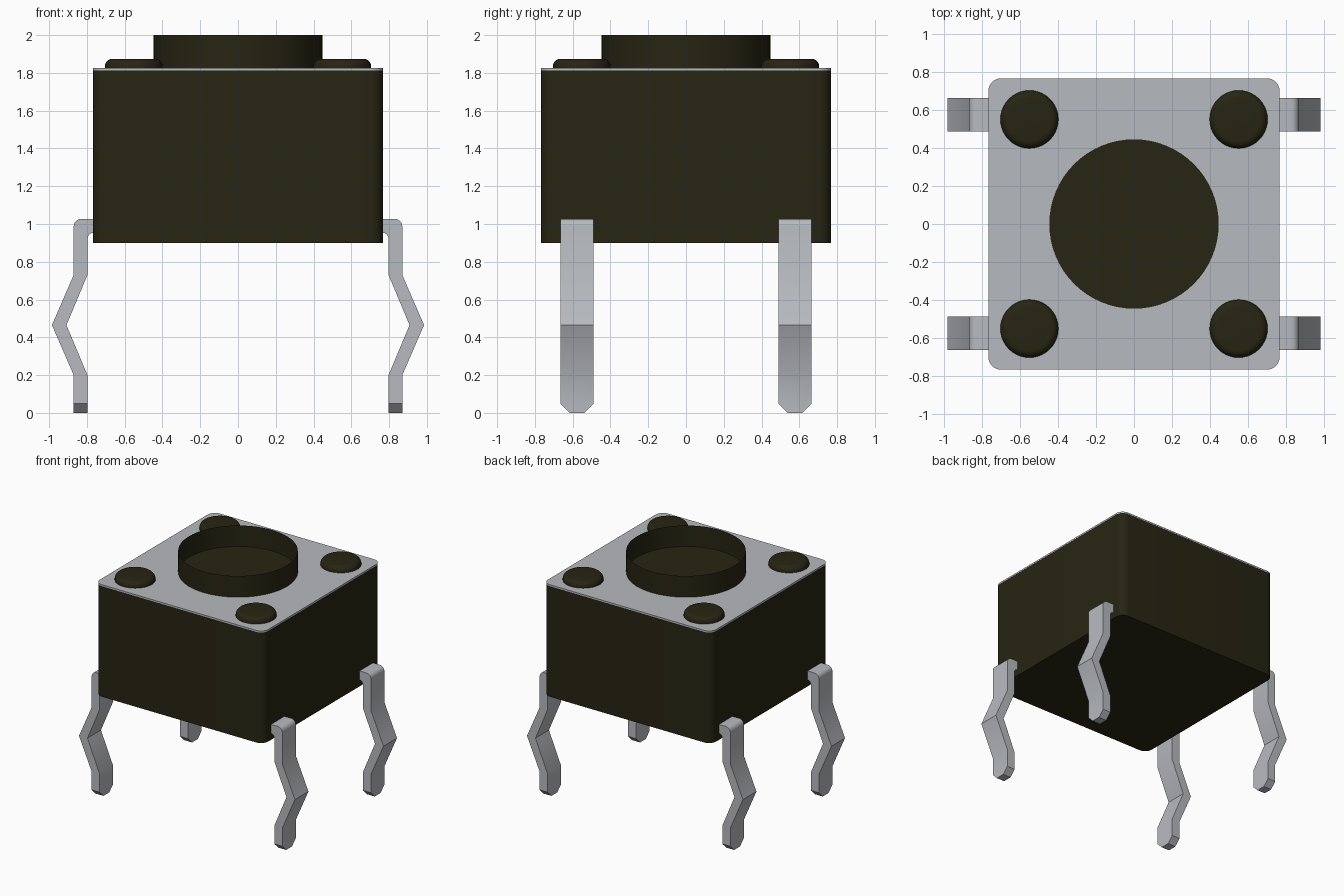
import bpy, bmesh, math

cube = bpy.data.objects.get("Cube")
if cube:
    bpy.data.objects.remove(cube, do_unlink=True)


def material(name, rgb):
    m = bpy.data.materials.new(name)
    m.use_nodes = True
    m.diffuse_color = (*rgb, 1)
    m.node_tree.nodes["Principled BSDF"].inputs["Base Color"].default_value = (*rgb, 1)
    return m


PLASTIC = material("dark olive plastic", (0.020, 0.018, 0.006))
METAL = material("grey metal", (0.47, 0.49, 0.52))


def finish(name, bm, mat, recalc=True):
    if recalc:
        bmesh.ops.recalc_face_normals(bm, faces=bm.faces[:])
    mesh = bpy.data.meshes.new(name)
    bm.to_mesh(mesh)
    bm.free()
    mesh.materials.append(mat)
    ob = bpy.data.objects.new(name, mesh)
    bpy.context.collection.objects.link(ob)
    bpy.ops.object.select_all(action='DESELECT')
    ob.select_set(True)
    bpy.context.view_layer.objects.active = ob
    bpy.ops.object.shade_smooth_by_angle(angle=math.radians(35))
    return ob


def arc(cx, cy, r, start, end, n):
    angles = [math.radians(start + (end - start) * i / n) for i in range(n + 1)]
    return [(cx + r * math.cos(a), cy + r * math.sin(a)) for a in angles]


def prism(points, offset):
    """Closed solid from a 3D outline pushed along an offset."""
    bm = bmesh.new()
    face = bm.faces.new([bm.verts.new(p) for p in points])
    ext = bmesh.ops.extrude_face_region(bm, geom=[face], use_keep_orig=True)
    moved = [g for g in ext["geom"] if isinstance(g, bmesh.types.BMVert)]
    bmesh.ops.translate(bm, verts=moved, vec=offset)
    return bm


def rounded_slab(name, half, radius, z0, z1, mat):
    c = half - radius
    outline = []
    for i, (sx, sy) in enumerate([(1, 1), (-1, 1), (-1, -1), (1, -1)]):
        outline += arc(sx * c, sy * c, radius, 90 * i, 90 * i + 90, 8)
    return finish(name, prism([(x, y, z0) for x, y in outline], (0, 0, z1 - z0)), mat)


def lathe(name, profile, x, y, mat, steps=64, recalc=True):
    """Spin a list of (radius, z) points about a vertical axis."""
    bm = bmesh.new()
    verts = [bm.verts.new((x + r, y, z)) for r, z in profile]
    edges = [bm.edges.new(pair) for pair in zip(verts, verts[1:])]
    bmesh.ops.spin(bm, geom=verts + edges, cent=(x, y, 0), axis=(0, 0, 1),
                   angle=math.tau, steps=steps, use_duplicate=False)
    bmesh.ops.remove_doubles(bm, verts=bm.verts[:], dist=1e-4)
    return finish(name, bm, mat, recalc)


# Housing and metal cover plate
rounded_slab("housing", 0.767, 0.065, 0.90, 1.812, PLASTIC)
rounded_slab("cover_plate", 0.768, 0.065, 1.812, 1.825, METAL)

# Open, thin-walled button with a floor level with the cover
lathe("button_wall", [(0.447, 1.80), (0.447, 2.0)], 0, 0, PLASTIC)
lathe("button_floor", [(0.447, 1.827), (0.0, 1.827)], 0, 0, PLASTIC, recalc=False)
floor = bpy.data.objects["button_floor"].data
if floor.polygons[0].normal.z < 0:
    floor.flip_normals()

# Leg outline in x and z: rounded shoulder, outward kink, straight foot
leg = ([(0.74, 1.027)] + arc(0.83, 0.987, 0.04, 90, 0, 5)
       + [(0.87, 0.73), (0.985, 0.465), (0.87, 0.20), (0.87, 0.0),
          (0.797, 0.0), (0.797, 0.20), (0.908, 0.465), (0.797, 0.73)]
       + arc(0.762, 0.92, 0.035, 0, 90, 4) + [(0.74, 0.955)])

for sx, side in ((1, "left"), (-1, "right")):
    for sy, end in ((-1, "front"), (1, "back")):
        # Rivet heads at the corners of the cover
        rivet = [(0.153, 1.80)] + arc(0.113, 1.834, 0.04, 0, 90, 6) + [(0.0, 1.874)]
        lathe(f"rivet_{end}_{side}", rivet, sx * 0.552, sy * 0.552, PLASTIC, 40)

        # Terminal legs with chamfered tips
        y0 = sy * 0.577 - 0.088
        bm = prism([(sx * x, y0, z) for x, z in leg], (0, 0.176, 0))
        tip = [e for e in bm.edges
               if all(v.co.z < 0.001 for v in e.verts)
               and abs(e.verts[0].co.y - e.verts[1].co.y) < 0.001]
        bmesh.ops.bevel(bm, geom=tip, offset=0.05, offset_type='OFFSET',
                        segments=1, affect='EDGES')
        finish(f"leg_{end}_{side}", bm, METAL)
